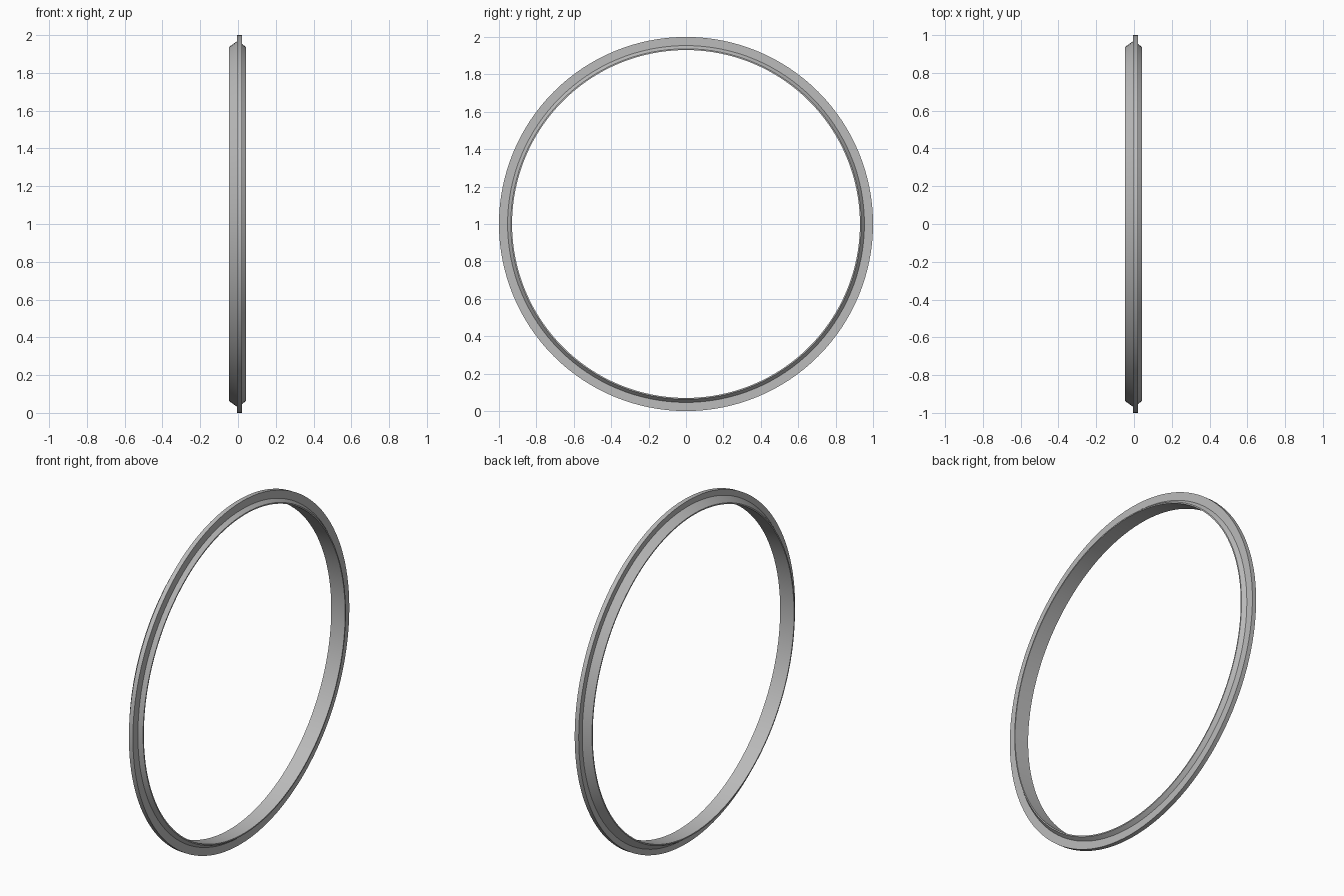
import bpy
import bmesh
import math
from mathutils import Matrix

cube = bpy.data.objects.get("Cube")
if cube:
    bpy.data.objects.remove(cube, do_unlink=True)

SEGMENTS = 128

grey = bpy.data.materials.new("light grey")
grey.use_nodes = True
colour = (0.5, 0.5, 0.5, 1)
grey.diffuse_color = colour
grey.node_tree.nodes["Principled BSDF"].inputs["Base Color"].default_value = colour

# Ring cross-section as (x, radius): thin outer flange between two sloped shoulders
profile = [
    (-0.048, 0.93), (-0.048, 0.937), (-0.006, 0.967), (-0.006, 1.0),
    (0.02, 1.0), (0.02, 0.954), (0.042, 0.937), (0.042, 0.93),
]

# Sweep the closed cross-section around the x axis
bm = bmesh.new()
rings = []
for i in range(SEGMENTS):
    turn = Matrix.Rotation(math.tau * i / SEGMENTS, 3, "X")
    rings.append([bm.verts.new(turn @ Matrix.Translation((x, 0, r)).translation)
                  for x, r in profile])
for i, ring in enumerate(rings):
    following = rings[(i + 1) % SEGMENTS]
    for j in range(len(profile)):
        k = (j + 1) % len(profile)
        bm.faces.new((ring[j], ring[k], following[k], following[j]))
bmesh.ops.recalc_face_normals(bm, faces=bm.faces)

mesh = bpy.data.meshes.new("flanged_ring")
bm.to_mesh(mesh)
bm.free()
mesh.materials.append(grey)
ring_object = bpy.data.objects.new("flanged_ring", mesh)
bpy.context.collection.objects.link(ring_object)
ring_object.location.z = 1

# Smooth around the hoop, crisp along the profile corners
bpy.ops.object.select_all(action="DESELECT")
ring_object.select_set(True)
bpy.context.view_layer.objects.active = ring_object
bpy.ops.object.shade_smooth_by_angle(angle=math.radians(25))
